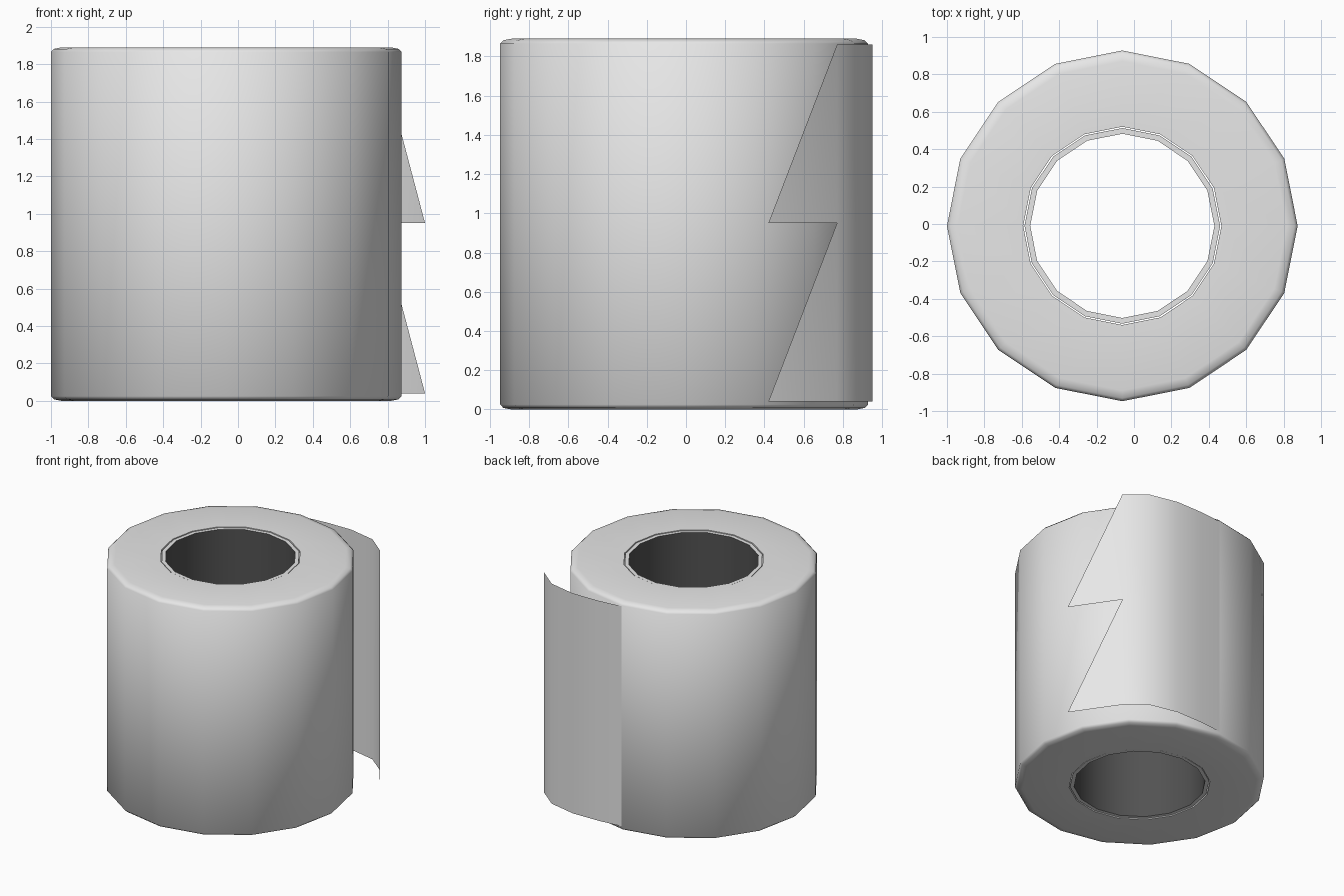
import bpy, bmesh, math

if "Cube" in bpy.data.objects:
    bpy.data.objects.remove(bpy.data.objects["Cube"])

CX, CY, SIDES = -0.0625, -0.01, 16


def material(name, v):
    m = bpy.data.materials.new(name)
    m.diffuse_color = (v, v, v, 1)
    m.use_nodes = True
    m.node_tree.nodes["Principled BSDF"].inputs["Base Color"].default_value = m.diffuse_color
    return m


paper = material("paper_grey", 0.8)
inner = material("core_dark_grey", 0.085)


def finish(name, bm, mats):
    me = bpy.data.meshes.new(name)
    bm.to_mesh(me)
    bm.free()
    for m in mats:
        me.materials.append(m)
    ob = bpy.data.objects.new(name, me)
    bpy.context.collection.objects.link(ob)
    bpy.ops.object.select_all(action='DESELECT')
    ob.select_set(True)
    bpy.context.view_layer.objects.active = ob
    bpy.ops.object.shade_smooth_by_angle(angle=math.radians(50))
    return ob


def lathe(name, profile, mats, dark_segment=None):
    """Turn a closed (radius, z) profile about the roll's axis."""
    bm = bmesh.new()
    rings = []
    for i in range(SIDES):
        a = 2 * math.pi * i / SIDES
        rings.append([bm.verts.new((CX + r * math.cos(a), CY + r * math.sin(a), z))
                      for r, z in profile])
    n = len(profile)
    for i in range(SIDES):
        p, q = rings[i], rings[(i + 1) % SIDES]
        for j in range(n):
            k = (j + 1) % n
            f = bm.faces.new((p[j], q[j], q[k], p[k]))
            if j == dark_segment:
                f.material_index = 1
    bmesh.ops.recalc_face_normals(bm, faces=bm.faces)
    return finish(name, bm, mats)


# Wound paper with softened rims
lathe("paper_roll", [(0.53, 0), (0.88, 0), (0.921, 0.008), (0.9375, 0.025),
                     (0.9375, 1.865), (0.921, 1.882), (0.88, 1.89), (0.53, 1.89)], [paper])

# Core tube, dark on its inside wall
lathe("core_tube", [(0.4925, 0.004), (0.523, 0.004), (0.523, 1.886), (0.4925, 1.886)],
      [paper, inner], dark_segment=3)

# Loose sheet leaving the back of the roll, ending in two torn teeth
path = [(-0.06, 0.928), (0.14, 0.947), (0.37, 0.95), (0.60, 0.90), (0.76, 0.77)]
tip = (1.0, 0.42)
LOW, MID, HIGH = 0.04, 0.95, 1.86
bm = bmesh.new()
cols = [[bm.verts.new((x, y, z)) for z in (LOW, MID, HIGH)] for x, y in path]
for a, b in zip(cols, cols[1:]):
    for j in range(2):
        bm.faces.new((a[j], a[j + 1], b[j + 1], b[j]))
for j, z in enumerate((LOW, MID)):
    t = bm.verts.new((*tip, z))
    bm.faces.new((cols[-1][j], cols[-1][j + 1], t))
bmesh.ops.recalc_face_normals(bm, faces=bm.faces)
finish("loose_sheet", bm, [paper])
